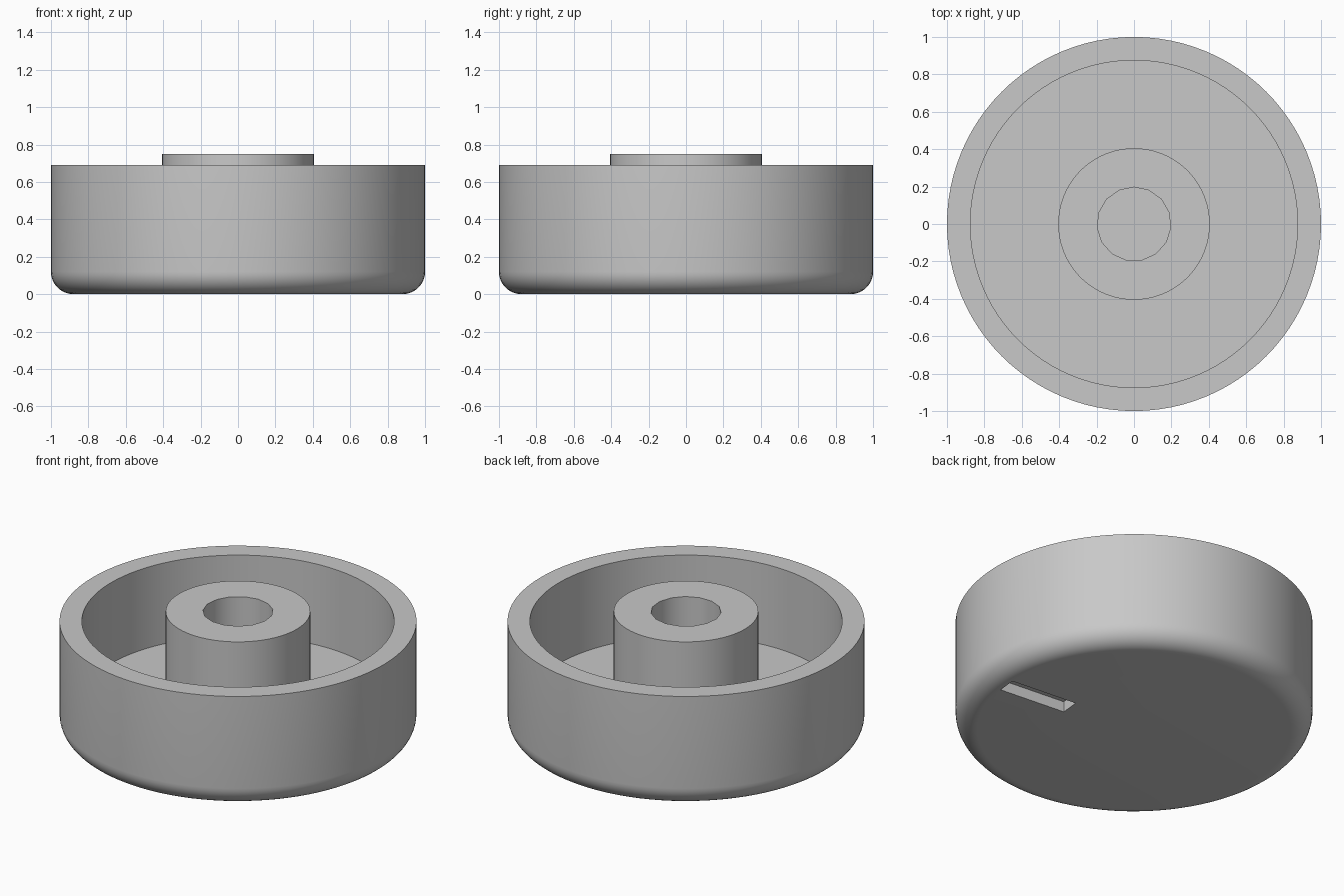
import bpy
import bmesh
import math
from mathutils import Matrix

if "Cube" in bpy.data.objects:
    bpy.data.objects.remove(bpy.data.objects["Cube"])

grey = bpy.data.materials.new("plain grey")
grey.use_nodes = True
GREY = (0.58, 0.58, 0.58, 1)
grey.diffuse_color = GREY
grey.node_tree.nodes["Principled BSDF"].inputs["Base Color"].default_value = GREY


def add_object(name, bm):
    bmesh.ops.recalc_face_normals(bm, faces=bm.faces[:])
    mesh = bpy.data.meshes.new(name)
    bm.to_mesh(mesh)
    bm.free()
    mesh.materials.append(grey)
    obj = bpy.data.objects.new(name, mesh)
    bpy.context.collection.objects.link(obj)
    return obj


def lathe(name, profile, steps):
    """Spin an (r, z) profile round the z axis."""
    bm = bmesh.new()
    verts = [bm.verts.new((0, r, z)) for r, z in profile]
    edges = [bm.edges.new(pair) for pair in zip(verts, verts[1:])]
    bmesh.ops.spin(bm, geom=verts + edges, cent=(0, 0, 0), axis=(0, 0, 1),
                   angle=math.tau, steps=steps)
    bmesh.ops.remove_doubles(bm, verts=bm.verts[:], dist=1e-4)
    # merge the cap triangles and other flat neighbours
    bmesh.ops.dissolve_limit(bm, angle_limit=0.001, verts=bm.verts[:],
                             edges=bm.edges[:])
    return add_object(name, bm)


# Cup with a rounded lower edge, open top and central boss
FILLET = 0.12
FLOOR = 0.19
arc = [math.radians(a) for a in range(0, 91, 9)]
rounded = [(1 - FILLET + FILLET * math.sin(a), FILLET - FILLET * math.cos(a))
           for a in arc]
profile = [(0, 0)] + rounded + [(1, 0.69), (0.875, 0.69), (0.875, FLOOR),
                                (0.405, FLOOR), (0.405, 0.75), (0, 0.75)]
knob = lathe("knob_body", profile, 96)

# Shaft hole cutter, with fewer sides than the body
hole = lathe("shaft_hole_cutter",
             [(0, FLOOR), (0.197, FLOOR), (0.197, 1), (0, 1)], 15)

# Radial pointer slot cutter in the underside
DEPTH = 0.065
bm = bmesh.new()
bmesh.ops.create_cube(bm, size=1, matrix=(
    Matrix.Rotation(math.radians(-5.1), 4, 'Z')
    @ Matrix.Translation((0.655, 0, 0))
    @ Matrix.Diagonal((0.432, 0.117, 2 * DEPTH, 1))))
slot = add_object("pointer_slot_cutter", bm)

bpy.ops.object.select_all(action='DESELECT')
knob.select_set(True)
bpy.context.view_layer.objects.active = knob
for cutter in (hole, slot):
    cutter.hide_render = True
    cut = knob.modifiers.new(cutter.name, 'BOOLEAN')
    cut.operation = 'DIFFERENCE'
    cut.solver = 'EXACT'
    cut.object = cutter
    bpy.ops.object.modifier_apply(modifier=cut.name)
    bpy.data.objects.remove(cutter)

bpy.ops.object.shade_smooth_by_angle(angle=math.radians(30))
